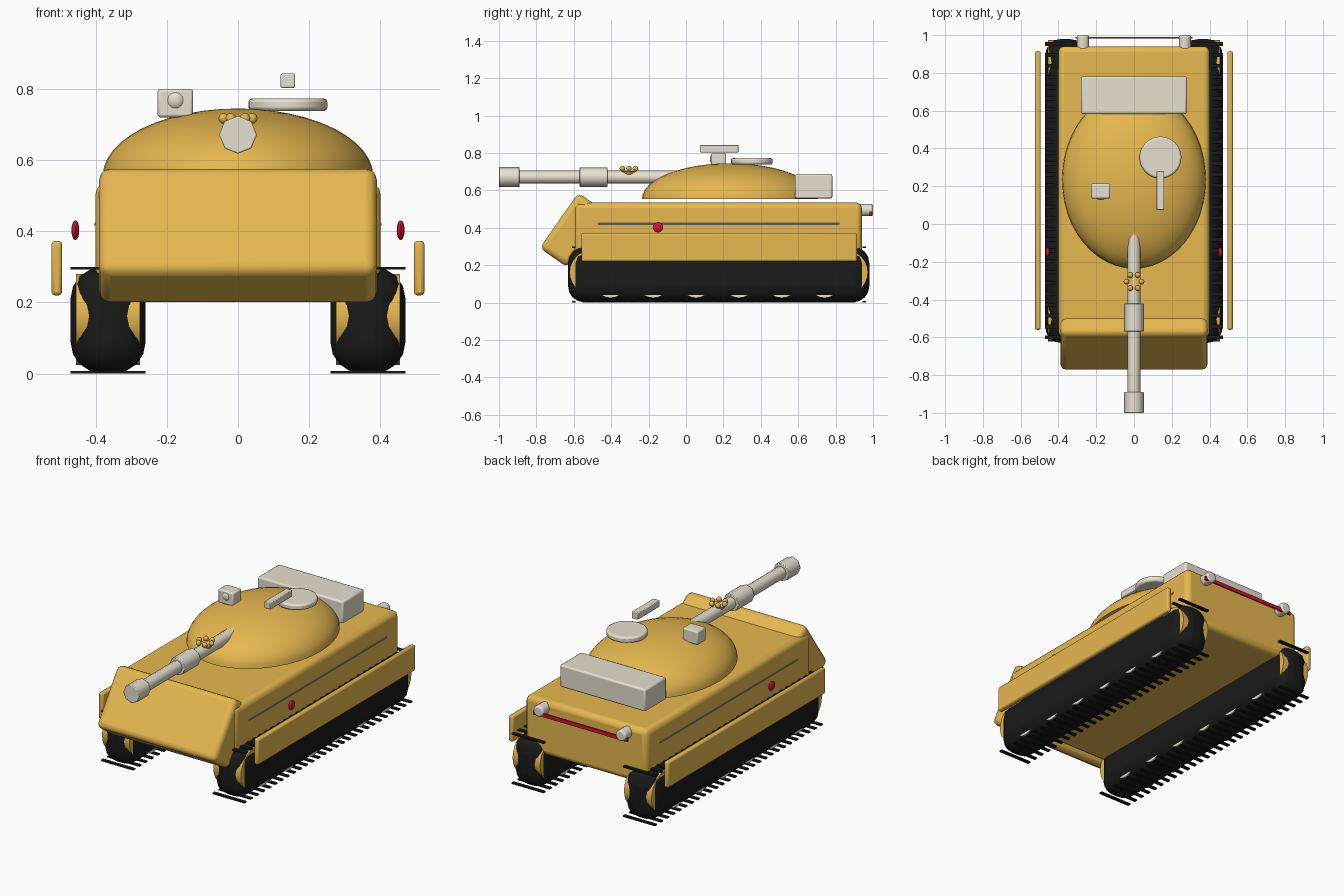
import bpy, bmesh, math
from mathutils import Matrix, Vector

cube = bpy.data.objects.get("Cube")
if cube:
    bpy.data.objects.remove(cube, do_unlink=True)


def material(name, rgb):
    m = bpy.data.materials.new(name)
    m.use_nodes = True
    m.diffuse_color = (*rgb, 1)
    m.node_tree.nodes["Principled BSDF"].inputs["Base Color"].default_value = (*rgb, 1)
    return m


SAND = material("sand yellow", (0.80, 0.48, 0.08))
BONE = material("bone grey", (0.80, 0.75, 0.63))
BLACK = material("rubber black", (0.01, 0.01, 0.01))
RED = material("signal red", (0.60, 0.008, 0.025))
STEEL = material("steel grey", (0.32, 0.32, 0.35))


def finish(name, bm, mat, bevel=0, segments=3, angle=40):
    """Turn a bmesh into a smooth-shaded object with an optional rounded edge."""
    mesh = bpy.data.meshes.new(name)
    bm.to_mesh(mesh)
    bm.free()
    mesh.materials.append(mat)
    ob = bpy.data.objects.new(name, mesh)
    bpy.context.collection.objects.link(ob)
    if bevel:
        mod = ob.modifiers.new("rounding", "BEVEL")
        mod.width, mod.segments = bevel, segments
        mod.limit_method = "ANGLE"
        mod.angle_limit = math.radians(50)
    bpy.ops.object.select_all(action="DESELECT")
    ob.select_set(True)
    bpy.context.view_layer.objects.active = ob
    bpy.ops.object.shade_smooth_by_angle(angle=math.radians(angle))
    return ob


def add_box(bm, center, size, tilt=0):
    bmesh.ops.create_cube(bm, size=1, matrix=Matrix.Translation(center)
                          @ Matrix.Rotation(tilt, 4, "X") @ Matrix.Diagonal((*size, 1)))


def box(name, lo, hi, mat, bevel=0, segments=3):
    lo, hi = Vector(lo), Vector(hi)
    bm = bmesh.new()
    add_box(bm, (lo + hi) / 2, hi - lo)
    return finish(name, bm, mat, bevel, segments)


def rod(name, start, end, radius, mat, sides=16, end_radius=None, bevel=0, angle=40):
    start, end = Vector(start), Vector(end)
    turn = (end - start).to_track_quat("Z", "Y").to_matrix().to_4x4()
    bm = bmesh.new()
    bmesh.ops.create_cone(bm, cap_ends=True, segments=sides, radius1=radius,
                          radius2=radius if end_radius is None else end_radius,
                          depth=(end - start).length,
                          matrix=Matrix.Translation((start + end) / 2) @ turn)
    return finish(name, bm, mat, bevel, 2, angle)


def ball(name, center, radii, mat, detail=16):
    bm = bmesh.new()
    bmesh.ops.create_uvsphere(bm, u_segments=detail, v_segments=detail // 2, radius=1,
                              matrix=Matrix.Translation(center) @ Matrix.Diagonal((*radii, 1)))
    return finish(name, bm, mat)


# Hull and tilted nose plate
box("hull", (-0.4, -0.6, 0.21), (0.4, 0.94, 0.535), SAND, 0.03)
bm = bmesh.new()
add_box(bm, (0, -0.605, 0.388), (0.78, 0.18, 0.36), math.radians(-35))
finish("nose_plate", bm, SAND, 0.03)

# Running gear on both sides
for side, word in ((1, "left"), (-1, "right")):
    def sx(a, b):
        return sorted((a * side, b * side))

    x0, x1 = sx(0.26, 0.47)
    box(f"{word}_track", (x0, -0.63, 0.002), (x1, 0.98, 0.298), BLACK, 0.085, 4)

    # End wheels peek out of the rounded track corners
    w0, w1 = sx(0.275, 0.455)
    for y, end in ((-0.505, "front"), (0.855, "rear")):
        rod(f"{word}_{end}_drive_wheel", (w0, y, 0.162), (w1, y, 0.162), 0.118, SAND, 24)
    for i in range(6):
        y = -0.404 + i * 0.229
        rod(f"{word}_road_wheel_{i + 1}", (w0, y, 0.107), (w1, y, 0.107), 0.082, BONE, 20)

    # Track pads along the ground and the upper run
    bm = bmesh.new()
    for i in range(28):
        for z in (0.004, 0.296):
            add_box(bm, (0.365 * side, -0.6 + i * 0.0575, z), (0.21, 0.02, 0.008))
    finish(f"{word}_track_pads", bm, BLACK)

    # Side skirt, rail, marker lamp and rear lamp
    s0, s1 = sx(0.494, 0.524)
    box(f"{word}_skirt", (s0, -0.56, 0.22), (s1, 0.915, 0.373), SAND, 0.01, 2)
    rod(f"{word}_side_rail", (0.399 * side, -0.47, 0.42), (0.399 * side, 0.82, 0.42),
        0.005, STEEL, 8)
    ball(f"{word}_marker_lamp", (0.457 * side, -0.15, 0.403), (0.011, 0.028, 0.028), RED)
    rod(f"{word}_rear_lamp", (0.27 * side, 0.92, 0.495), (0.27 * side, 1, 0.495),
        0.033, BONE, 16, bevel=0.01)

box("rear_light_bar", (-0.31, 0.982, 0.466), (0.31, 0.991, 0.488), RED)

# Turret dome: upper half of a flattened ball, closed underneath
bm = bmesh.new()
bmesh.ops.create_uvsphere(bm, u_segments=48, v_segments=24, radius=1)
bmesh.ops.bisect_plane(bm, geom=bm.verts[:] + bm.edges[:] + bm.faces[:], dist=0.0001,
                       plane_co=(0, 0, 0), plane_no=(0, 0, -1), clear_outer=True)
bmesh.ops.holes_fill(bm, edges=[e for e in bm.edges if e.is_boundary])
bmesh.ops.transform(bm, verts=bm.verts, matrix=Matrix.Translation((0, 0.235, 0.555))
                    @ Matrix.Diagonal((0.38, 0.47, 0.19, 1)))
finish("turret_dome", bm, SAND)
box("turret_stowage_bin", (-0.28, 0.582, 0.556), (0.28, 0.782, 0.688), BONE, 0.01, 2)

# Gun
GUN_Z = 0.671
for name, y0, y1, r, edge in (("gun_barrel", 0.05, -0.92, 0.035, 0),
                              ("gun_sleeve", -0.42, -0.57, 0.052, 0.004),
                              ("gun_muzzle", -0.89, -1.0, 0.053, 0.004)):
    rod(name, (0, y0, GUN_Z), (0, y1, GUN_Z), r, BONE, 8, bevel=edge, angle=50)

# Beaded collar on the barrel
rod("collar_cup", (0, -0.305, 0.678), (0, -0.305, 0.704), 0.026, SAND, 12, 0.042)
for i in range(6):
    a = i * math.tau / 6
    ball(f"collar_bead_{i + 1}",
         (0.04 * math.cos(a), -0.305 + 0.04 * math.sin(a), 0.717),
         (0.015, 0.015, 0.015), SAND, 12)

# Roof fittings
rod("roof_hatch", (0.14, 0.352, 0.738), (0.14, 0.352, 0.773), 0.111, BONE, 32, bevel=0.01)
box("roof_gun", (0.12, 0.075, 0.803), (0.16, 0.28, 0.843), BONE, 0.004, 2)
box("sight_housing", (-0.226, 0.135, 0.72), (-0.126, 0.215, 0.8), BONE, 0.008, 2)
ball("sight_lens", (-0.176, 0.147, 0.768), (0.028, 0.02, 0.028), BONE)
